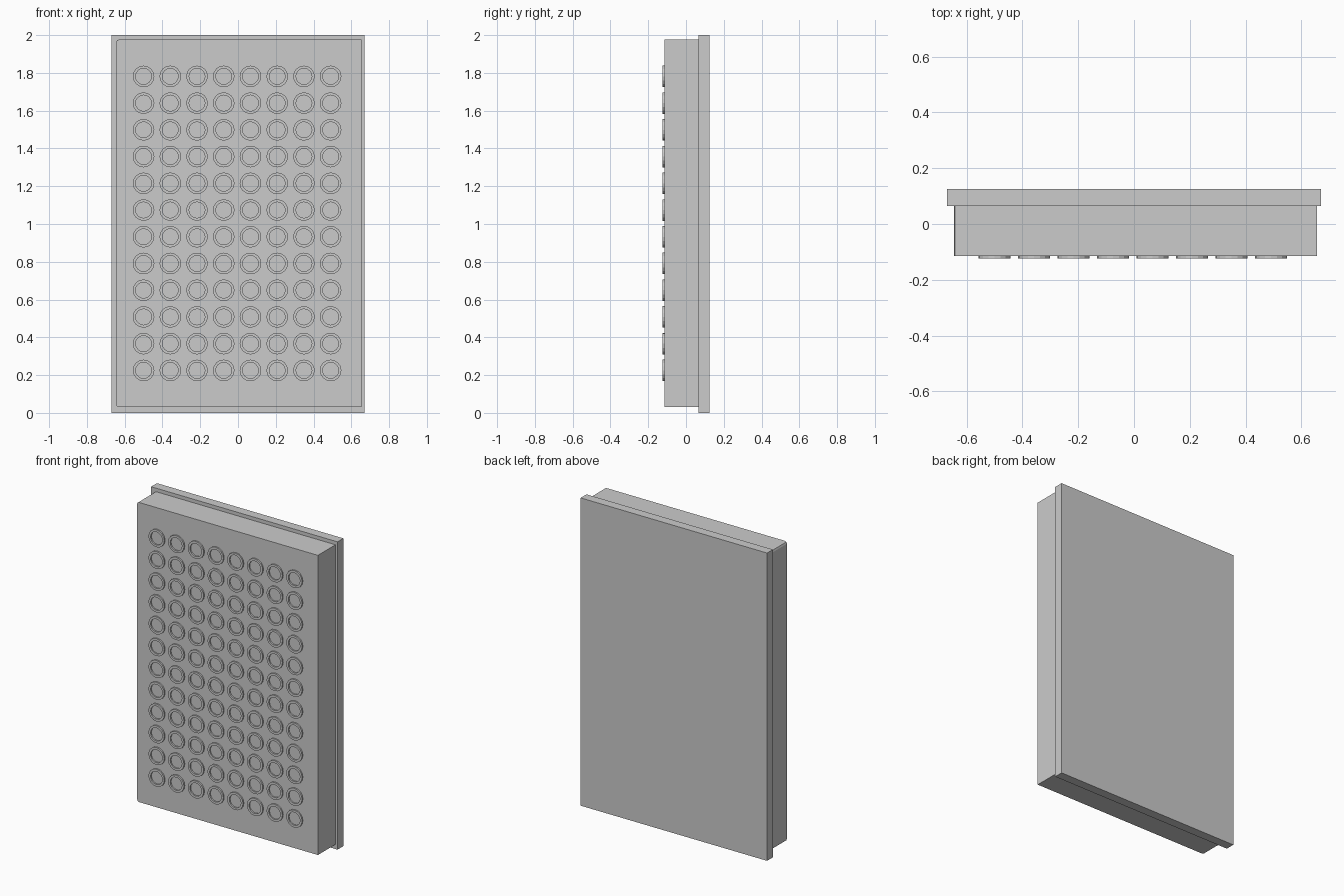
import bpy
import bmesh
from mathutils import Matrix, Vector

cube = bpy.data.objects.get("Cube")
if cube:
    bpy.data.objects.remove(cube, do_unlink=True)

grey = bpy.data.materials.new("plain_grey")
grey.diffuse_color = (0.6, 0.6, 0.6, 1)
grey.use_nodes = True
grey.node_tree.nodes["Principled BSDF"].inputs["Base Color"].default_value = (0.6, 0.6, 0.6, 1)


def finish(name, bm):
    mesh = bpy.data.meshes.new(name)
    bm.to_mesh(mesh)
    bm.free()
    mesh.materials.append(grey)
    obj = bpy.data.objects.new(name, mesh)
    bpy.context.collection.objects.link(obj)
    return obj


def box(name, low, high, corner=0):
    """Box between two points, optionally softening its left-hand upright corners."""
    low, high = Vector(low), Vector(high)
    bm = bmesh.new()
    bmesh.ops.create_cube(bm, size=1)
    for v in bm.verts:
        v.co = (low + high) / 2 + v.co * (high - low)
    if corner:
        edges = [e for e in bm.edges
                 if all(abs(v.co.x - low.x) < 1e-4 for v in e.verts)
                 and abs(e.verts[0].co.y - e.verts[1].co.y) > 0.01]
        bmesh.ops.bevel(bm, geom=edges, offset=corner, segments=2, profile=0.5, affect='EDGES')
    return finish(name, bm)


# Wide flange at the back and the block in front of it
box("base_flange", (-0.67, 0.065, 0), (0.67, 0.125, 2))
FACE = -0.115
box("plate_body", (-0.645, FACE, 0.03), (0.655, 0.07, 1.977), corner=0.015)


# Grid of raised rims around the wells
def add_rim(bm, x, z, outer=0.057, inner=0.042, height=0.009, sides=16):
    place = Matrix.Translation((x, FACE, z)) @ Matrix.Rotation(1.5708, 4, 'X')
    rings = [bmesh.ops.create_circle(bm, segments=sides, radius=r,
                                     matrix=place @ Matrix.Translation((0, 0, h)))["verts"]
             for r, h in ((outer, 0), (outer, height), (inner, height), (inner, 0))]
    for a, b in zip(rings, rings[1:]):
        for i in range(sides):
            j = (i + 1) % sides
            bm.faces.new((a[i], a[j], b[j], b[i]))


COLUMNS, ROWS, PITCH = 8, 12, 0.1415
rims = bmesh.new()
for col in range(COLUMNS):
    for row in range(ROWS):
        add_rim(rims, -0.5 + col * PITCH, 0.225 + row * PITCH)
finish("well_rims", rims)
